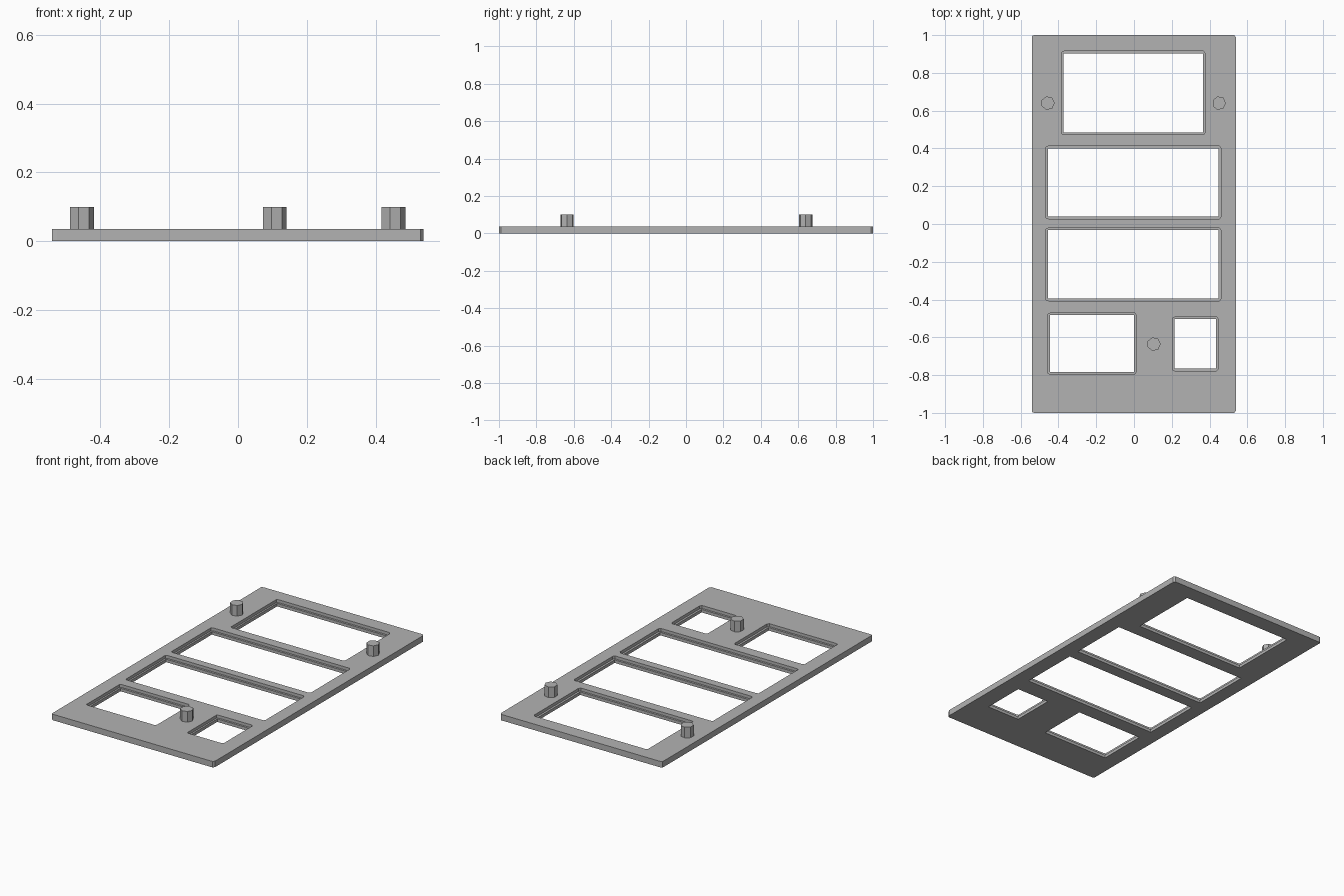
import bpy, bmesh
from math import cos, sin, tau

THICK = 0.036       # plate thickness
STEP = 0.018        # height of the ledge inside each window
ROUND = 0.0126      # corner rounding

cube = bpy.data.objects.get("Cube")
if cube:
    bpy.data.objects.remove(cube)

grey = bpy.data.materials.new("plain grey")
grey.use_nodes = True
COLOUR = (0.45, 0.45, 0.45, 1)
grey.diffuse_color = COLOUR
grey.node_tree.nodes["Principled BSDF"].inputs["Base Color"].default_value = COLOUR


def ring(radius, sides):
    return [(radius * cos(tau * i / sides), radius * sin(tau * i / sides)) for i in range(sides)]


def rect(x0, x1, y0, y1):
    return [(x, y) for x in (x0, x1) for y in (y0, y1)]


def rounded(corners):
    """Grow a rectangle by a five-sided corner shape."""
    return [(x + dx, y + dy) for x, y in corners for dx, dy in ring(ROUND, 5)]


def prisms(name, outlines, z0, z1):
    """One object holding an upright convex prism for each outline."""
    mesh = bpy.data.meshes.new(name)
    for outline in outlines:
        bm = bmesh.new()
        verts = [bm.verts.new((x, y, z)) for x, y in outline for z in (z0, z1)]
        hull = bmesh.ops.convex_hull(bm, input=verts)
        spare = {v for v in hull["geom_interior"] + hull["geom_unused"]
                 if isinstance(v, bmesh.types.BMVert) and v.is_valid}
        bmesh.ops.delete(bm, geom=list(spare), context='VERTS')
        bmesh.ops.dissolve_limit(bm, angle_limit=0.01, verts=bm.verts, edges=bm.edges)
        bmesh.ops.recalc_face_normals(bm, faces=bm.faces)
        bm.from_mesh(mesh)
        bm.to_mesh(mesh)
        bm.free()
    mesh.materials.append(grey)
    obj = bpy.data.objects.new(name, mesh)
    bpy.context.collection.objects.link(obj)
    return obj


# Plate
plate = prisms("plate", [rounded(rect(-0.531, 0.527, -0.988, 0.988))], 0, THICK)

# Windows: sharp opening below, slightly larger rounded opening above
windows = [
    rect(-0.372, 0.364, 0.485, 0.903),
    rect(-0.455, 0.448, 0.039, 0.401),
    rect(-0.455, 0.448, -0.395, -0.033),
    rect(-0.444, -0.001, -0.784, -0.483),
    rect(0.215, 0.433, -0.766, -0.504),
]
cutters = [
    prisms("window_cutter", windows, -0.1, 0.1),
    prisms("ledge_cutter", [rounded(w) for w in windows], STEP, 0.1),
]
for cutter in cutters:
    cutter.hide_render = True
    mod = plate.modifiers.new(cutter.name, 'BOOLEAN')
    mod.operation = 'DIFFERENCE'
    mod.solver = 'EXACT'
    mod.object = cutter

# Bake the cuts and drop the cutters
graph = bpy.context.evaluated_depsgraph_get()
graph.update()
cut_mesh = bpy.data.meshes.new_from_object(plate.evaluated_get(graph))
plate.modifiers.clear()
plate.data = cut_mesh
for cutter in cutters:
    bpy.data.objects.remove(cutter)

# Seven-sided locating pegs
pegs = {"back_right_peg": (-0.456, 0.64), "back_left_peg": (0.45, 0.64), "front_peg": (0.105, -0.636)}
for name, (px, py) in pegs.items():
    prisms(name, [[(px + x, py + y) for x, y in ring(0.0365, 7)]], THICK, 0.1)
